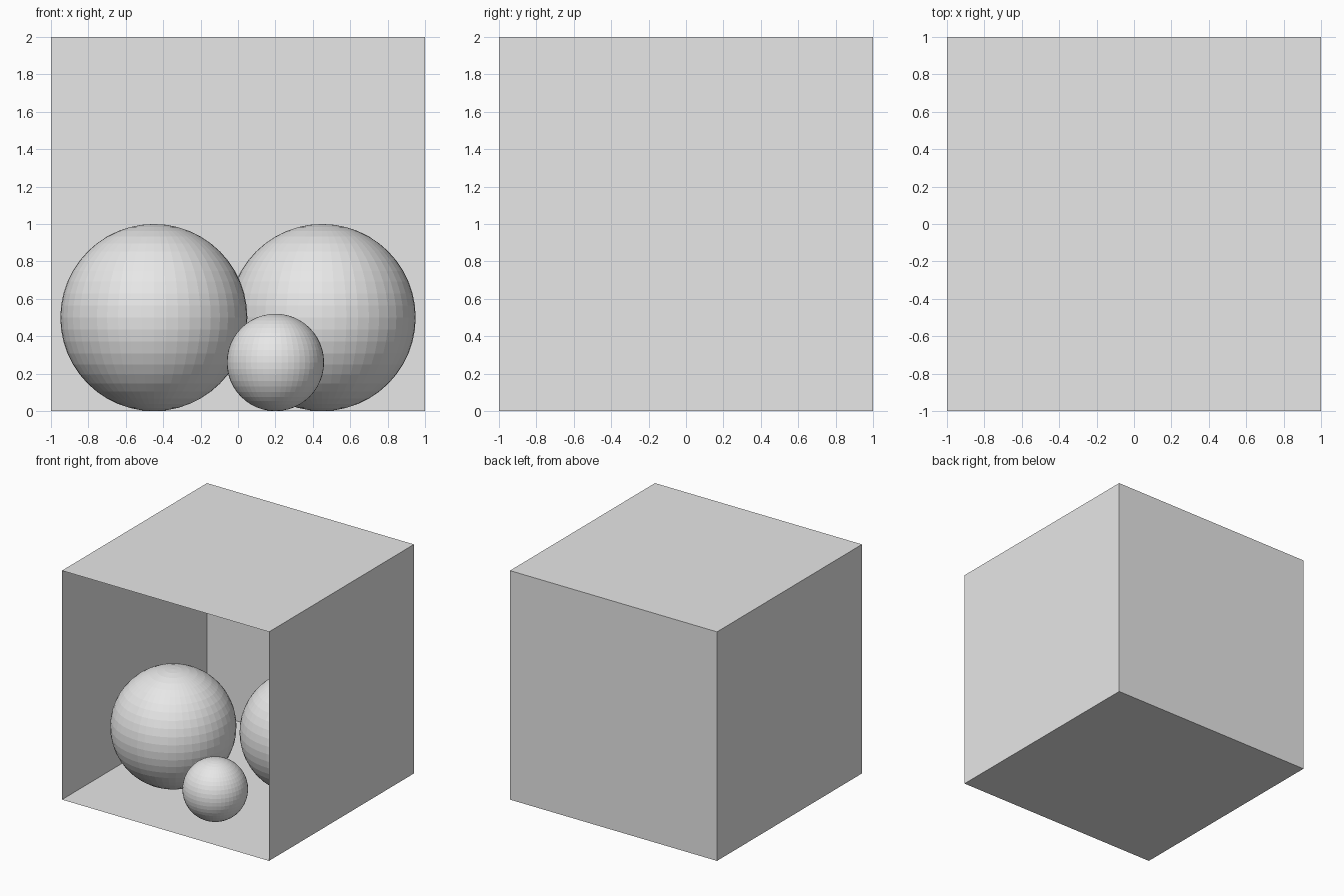
import bpy
import bmesh

default = bpy.data.objects.get("Cube")
if default:
    bpy.data.objects.remove(default, do_unlink=True)

# One plain grey for everything
GREY = (0.8, 0.8, 0.8, 1.0)
grey = bpy.data.materials.new("light_grey")
grey.use_nodes = True
grey.diffuse_color = GREY
grey.node_tree.nodes["Principled BSDF"].inputs["Base Color"].default_value = GREY


def add_object(name, bm, location):
    mesh = bpy.data.meshes.new(name)
    bm.to_mesh(mesh)
    bm.free()
    mesh.materials.append(grey)
    obj = bpy.data.objects.new(name, mesh)
    obj.location = location
    bpy.context.collection.objects.link(obj)
    return obj


def add_ball(name, x, y, radius):
    # Flat-shaded ball resting on the floor
    bm = bmesh.new()
    bmesh.ops.create_uvsphere(bm, u_segments=48, v_segments=24, radius=radius)
    add_object(name, bm, (x, y, radius))


# Paper-thin room, open at the front
room = bmesh.new()
bmesh.ops.create_cube(room, size=2)
room.normal_update()
front = [f for f in room.faces if f.normal.y < -0.9]
bmesh.ops.delete(room, geom=front, context='FACES_ONLY')
add_object("open_room", room, (0, 0, 1))

# Balls
add_ball("large_ball_right", -0.45, -0.25, 0.5)
add_ball("large_ball_left", 0.45, 0.25, 0.5)
add_ball("small_ball", 0.2, -0.6, 0.26)
